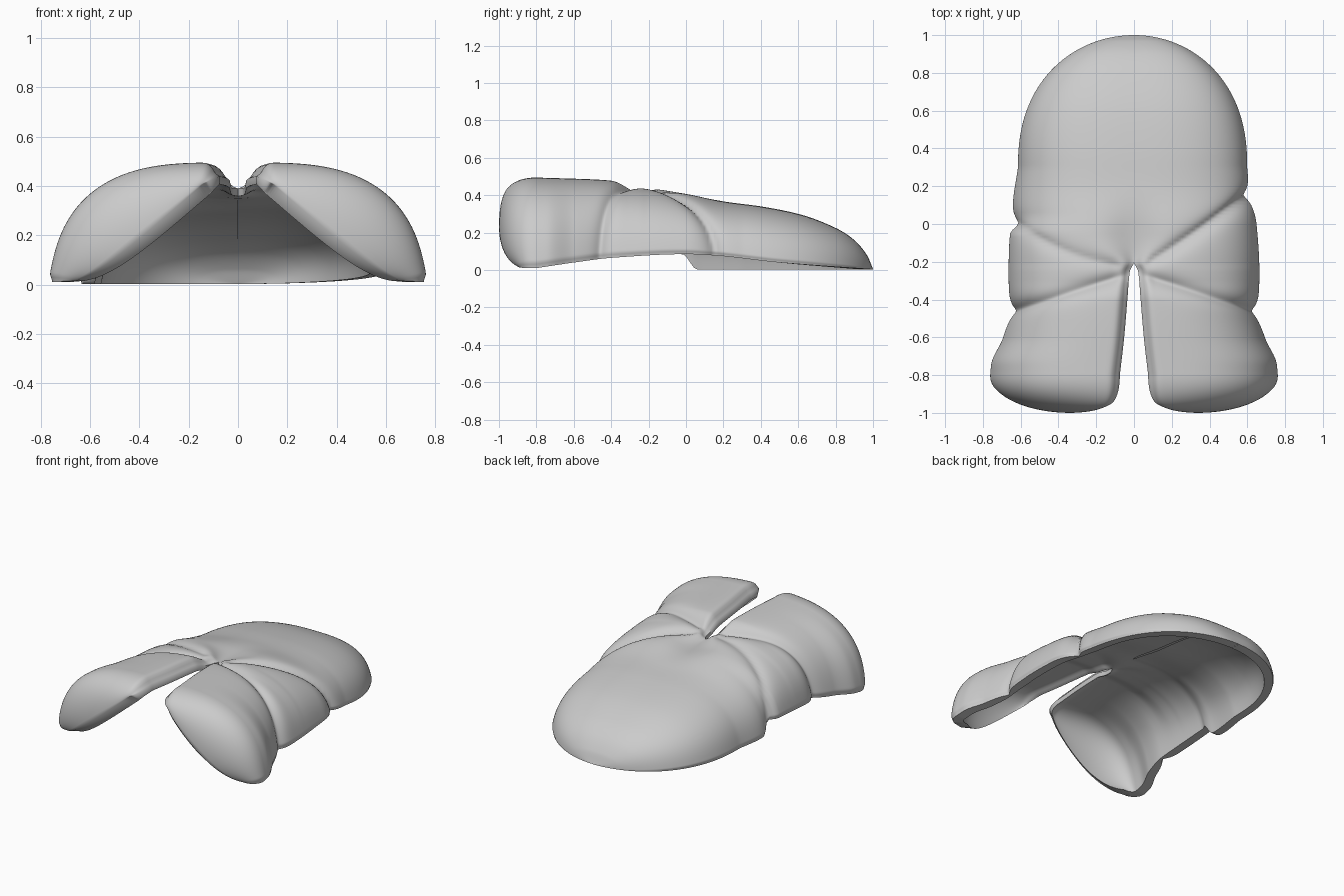
import bpy, bmesh, math

cube = bpy.data.objects.get("Cube")
if cube:
    bpy.data.objects.remove(cube, do_unlink=True)

COLS, BACK_ROWS, FLAP_ROWS, ROLL_ROWS = 72, 100, 60, 18
FRONT = -0.8          # where the flaps start rolling down
SLIT_END = -0.2
THICK = 0.065


def profile(points):
    """Monotone smooth curve through a few (position, value) points."""
    xs, ys = zip(*points)
    d = [(ys[i + 1] - ys[i]) / (xs[i + 1] - xs[i]) for i in range(len(xs) - 1)]
    m = [d[0]] + [2 * a * b / (a + b) if a * b > 0 else 0 for a, b in zip(d, d[1:])] + [d[-1]]

    def value(x):
        x = min(max(x, xs[0]), xs[-1])
        i = max(k for k in range(len(d)) if xs[k] <= x)
        h = xs[i + 1] - xs[i]
        t = (x - xs[i]) / h
        return (ys[i] * (1 + 2 * t) * (1 - t) ** 2 + m[i] * h * t * (1 - t) ** 2
                + ys[i + 1] * t * t * (3 - 2 * t) + m[i + 1] * h * t * t * (t - 1))
    return value


def smooth(a, b, x):
    t = min(max((x - a) / (b - a), 0), 1)
    return t * t * (3 - 2 * t)


# Long profiles: crown height, slit half width, and per side the outline and hem
crown = profile([(-0.8, 0.495), (-0.4, 0.48), (-0.3, 0.455), (-0.15, 0.44), (0, 0.415), (0.2, 0.367),
                 (0.4, 0.34), (0.6, 0.3), (0.8, 0.225), (0.9, 0.16), (0.97, 0.075), (1, 0.005)])
slit = profile([(-0.8, 0.075), (-0.6, 0.052), (-0.4, 0.035), (-0.25, 0.022), (SLIT_END, 0), (1, 0)])
outline = {
    1: profile([(-0.8, 0.768), (-0.74, 0.762), (-0.6, 0.70), (-0.47, 0.67), (-0.25, 0.67),
                (0, 0.655), (0.15, 0.625), (0.3, 0.605)]),
    -1: profile([(-0.8, 0.768), (-0.74, 0.762), (-0.6, 0.70), (-0.45, 0.67), (-0.25, 0.67),
                 (-0.05, 0.665), (0, 0.64), (0.07, 0.65), (0.3, 0.62)])}
hem = {
    1: profile([(-0.8, 0.01), (-0.6, 0.04), (-0.4, 0.065), (0, 0.085), (0.15, 0.078),
                (0.5, 0.04), (1, 0.003)]),
    -1: profile([(-0.8, 0.01), (-0.6, 0.04), (-0.4, 0.065), (-0.02, 0.085), (0.06, 0.003), (1, 0.002)])}
# Creases fan out from the slit: start y, sweep, curve power, depth
creases = {1: [(-0.24, 0.38, 1.15, 0.04), (-0.255, -0.185, 1, 0.04)],
           -1: [(-0.22, 0.2, 2, 0.022), (-0.255, -0.185, 1, 0.04)]}


def body_point(side, y, t, inner):
    """Point on one half of the outer skin or the lining; t runs from the middle to the hem."""
    th = math.pi / 2 * t ** 1.4 / (t ** 1.4 + (1 - t) ** 1.4)
    s, c = math.sin(th) ** 0.69, max(0, math.cos(th)) ** 0.69
    xi, xo, zb = slit(y), outline[side](y), hem[side](y)
    if y > 0.3:
        xo *= math.sqrt(max(0, 1 - ((y - 0.3) / 0.7) ** 2.3))
    height = crown(y) - zb
    # shallow valley along the middle, turning into the rolled edge of the slit
    dip = 0.055 * (1 - smooth(-0.2, 0.2, y))
    width = 0.03 + 0.1 * smooth(-0.25, -0.05, y)
    if inner:
        xo -= THICK * xo / 0.62
        height -= THICK * min(1, height / 0.35)
        dip *= 0.4
    x = xi + (xo - xi) * s * (1 - 0.12 * c)
    z = zb + height * c - dip * math.exp(-((x - xi) / width) ** 2)
    if inner:
        # the lining stops short of the rounded back edge
        return x, y - 0.13 * max(0, y - 0.5), z
    dent = 0
    for y0, sweep, power, depth in creases[side]:
        dist = math.hypot(y - y0 - sweep * (x / 0.6) ** power, 0.012) - 0.012
        dent += depth * math.exp(-dist / 0.034) * smooth(0, 0.12, x)
    tuck = 0.012 * smooth(0.95, 1, t) * xo / 0.65
    return x - dent * math.sin(th) * min(1, xo / 0.4) - tuck, y, z - dent * math.cos(th)


def roll_point(side, a, t, inner):
    """Front of a flap, rolling from the last section to a diagonal edge."""
    x, y, z = body_point(side, FRONT, t, inner)
    ex, ez = 0.14 + 0.52 * t, 0.41 - 0.45 * t + 0.055 * t ** 5
    reach = 0.2 * (0.91 + 0.35 * t - 0.8 * t ** 3 - 0.12 * (1 - t) ** 12)
    if inner:
        ex -= 0.03
        ez -= 0.04 * (1 - t ** 3)
        reach -= 0.05
    k = 1 - math.cos(a)
    return x + (ex - x) * k, y - reach * math.sin(a) ** 0.9, z + (ez - z) * k


# Row positions: bunched at the rounded back, with one exactly at the slit end
body_ys = [SLIT_END + (1 - SLIT_END) * math.sin(math.pi / 2 * (1 - i / BACK_ROWS))
           for i in range(BACK_ROWS + 1)]
body_ys += [SLIT_END + (FRONT - SLIT_END) * i / FLAP_ROWS for i in range(1, FLAP_ROWS + 1)]
angles = [math.pi / 2 * i / ROLL_ROWS for i in range(1, ROLL_ROWS + 1)]
steps = [j / COLS for j in range(COLS + 1)]

bm = bmesh.new()


def skin(side, inner):
    """Grid of one half, outer skin or lining."""
    rows = [[body_point(side, y, t, inner) for t in steps] for y in body_ys]
    rows += [[roll_point(side, a, t, inner) for t in steps] for a in angles]
    return [[bm.verts.new((side * x, y, z)) for x, y, z in row] for row in rows]


def strip(a, b):
    """Faces between two lines of points."""
    for i in range(len(a) - 1):
        bm.faces.new((a[i], b[i], b[i + 1], a[i + 1]))


for side in (1, -1):
    outer, lining = skin(side, False), skin(side, True)
    for grid in (outer, lining):
        for r0, r1 in zip(grid, grid[1:]):
            strip(r0, r1)
    # rims along the hem, the front edge and the slit
    strip([r[-1] for r in outer], [r[-1] for r in lining])
    strip(outer[-1], lining[-1])
    strip([r[0] for r in outer[BACK_ROWS:]], [r[0] for r in lining[BACK_ROWS:]])
bmesh.ops.remove_doubles(bm, verts=bm.verts, dist=0.00005)
bmesh.ops.recalc_face_normals(bm, faces=bm.faces)

mesh = bpy.data.meshes.new("shoe_upper")
bm.to_mesh(mesh)
bm.free()
upper = bpy.data.objects.new("shoe_upper", mesh)
bpy.context.collection.objects.link(upper)

# Plain grey
grey = bpy.data.materials.new("plain_grey")
grey.use_nodes = True
colour = (0.6, 0.6, 0.6, 1)
grey.diffuse_color = colour
grey.node_tree.nodes["Principled BSDF"].inputs["Base Color"].default_value = colour
mesh.materials.append(grey)

bpy.ops.object.select_all(action='DESELECT')
upper.select_set(True)
bpy.context.view_layer.objects.active = upper
bpy.ops.object.shade_smooth_by_angle(angle=math.radians(65))
